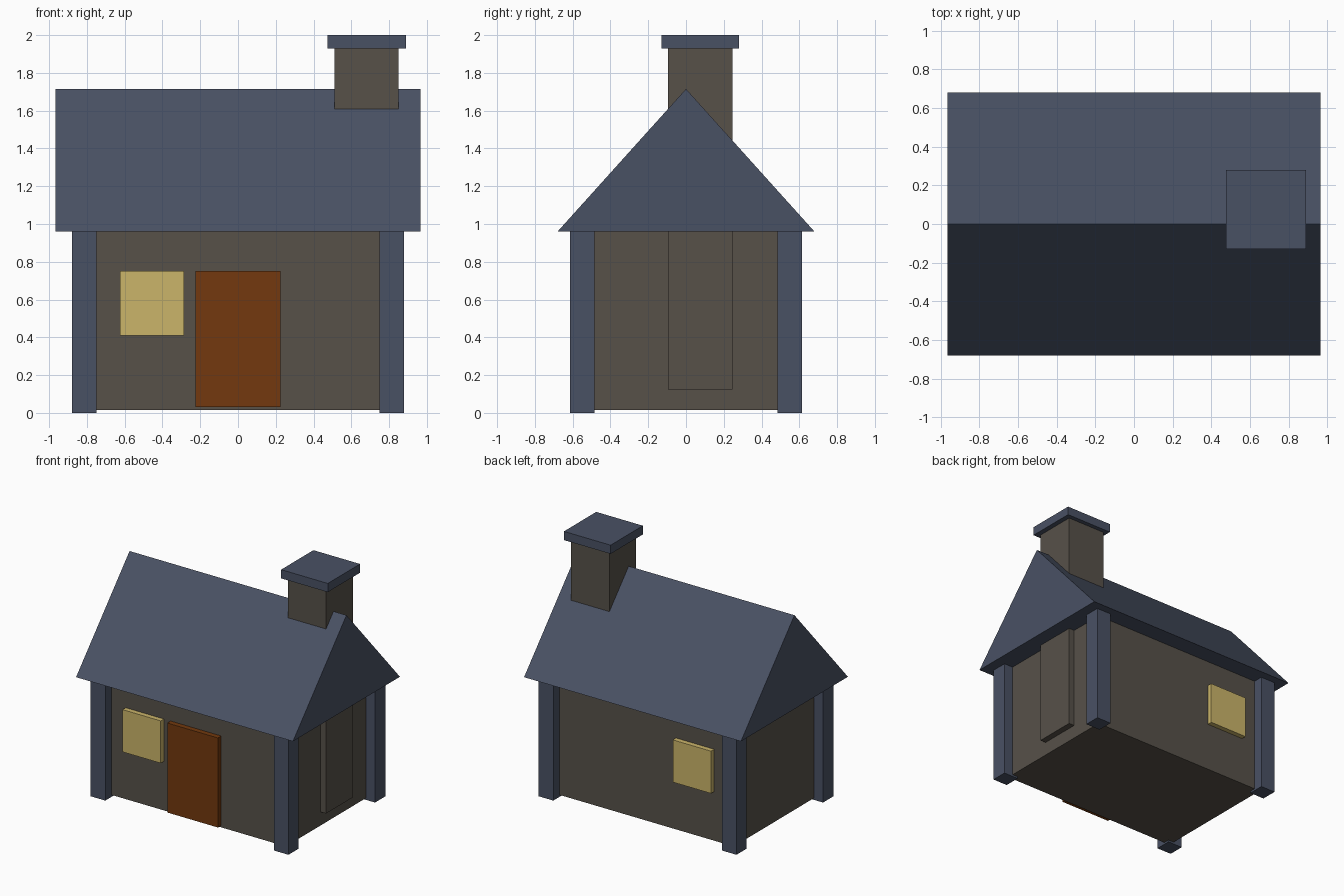
import bpy, bmesh

if "Cube" in bpy.data.objects:
    bpy.data.objects.remove(bpy.data.objects["Cube"])


def lin(c):
    c /= 255
    return c / 12.92 if c <= 0.04045 else ((c + 0.055) / 1.055) ** 2.4


def material(name, r, g, b):
    m = bpy.data.materials.new(name)
    m.diffuse_color = (lin(r), lin(g), lin(b), 1)
    m.use_nodes = True
    m.node_tree.nodes["Principled BSDF"].inputs["Base Color"].default_value = m.diffuse_color
    return m


SLATE = material("slate blue", 73, 81, 100)
STONE = material("stone grey", 87, 81, 73)
DOOR = material("door brown", 115, 57, 14)
GLOW = material("window yellow", 203, 181, 106)


def finish(name, bm, mat):
    bmesh.ops.recalc_face_normals(bm, faces=bm.faces)
    me = bpy.data.meshes.new(name)
    bm.to_mesh(me)
    bm.free()
    me.materials.append(mat)
    ob = bpy.data.objects.new(name, me)
    bpy.context.collection.objects.link(ob)
    return ob


def box(name, x, y, z, mat):
    """Box from (min, max) ranges on each axis."""
    bm = bmesh.new()
    bmesh.ops.create_cube(bm, size=1)
    for v in bm.verts:
        for i, (lo, hi) in enumerate((x, y, z)):
            v.co[i] = hi if v.co[i] > 0 else lo
    return finish(name, bm, mat)


# Walls
box("walls", (-0.80, 0.80), (-0.535, 0.535), (0.015, 0.97), STONE)

# Corner posts
for sx, side in ((-1, "left"), (1, "right")):
    for sy, end in ((-1, "front"), (1, "back")):
        box(f"{end}_{side}_post",
            sorted((sx * 0.75, sx * 0.88)), sorted((sy * 0.485, sy * 0.615)),
            (0, 0.965), SLATE)

# Gable roof: triangle extruded along x
bm = bmesh.new()
tri = [bm.verts.new((-0.965, y, z)) for y, z in ((-0.68, 0.96), (0.68, 0.96), (0, 1.715))]
face = bm.faces.new(tri)
ext = bmesh.ops.extrude_face_region(bm, geom=[face], use_keep_orig=True)
bmesh.ops.translate(bm, vec=(1.93, 0, 0),
                    verts=[g for g in ext["geom"] if isinstance(g, bmesh.types.BMVert)])
finish("roof", bm, SLATE)

# Chimney and its cap
box("chimney", (0.51, 0.85), (-0.095, 0.245), (0.125, 1.94), STONE)
box("chimney_cap", (0.475, 0.89), (-0.13, 0.28), (1.93, 2.0), SLATE)

# Door and the front and back windows
box("door", (-0.225, 0.225), (-0.577, -0.50), (0.03, 0.75), DOOR)
box("front_window", (-0.625, -0.285), (-0.575, -0.50), (0.41, 0.75), GLOW)
box("back_window", (-0.625, -0.285), (0.50, 0.575), (0.41, 0.75), GLOW)
